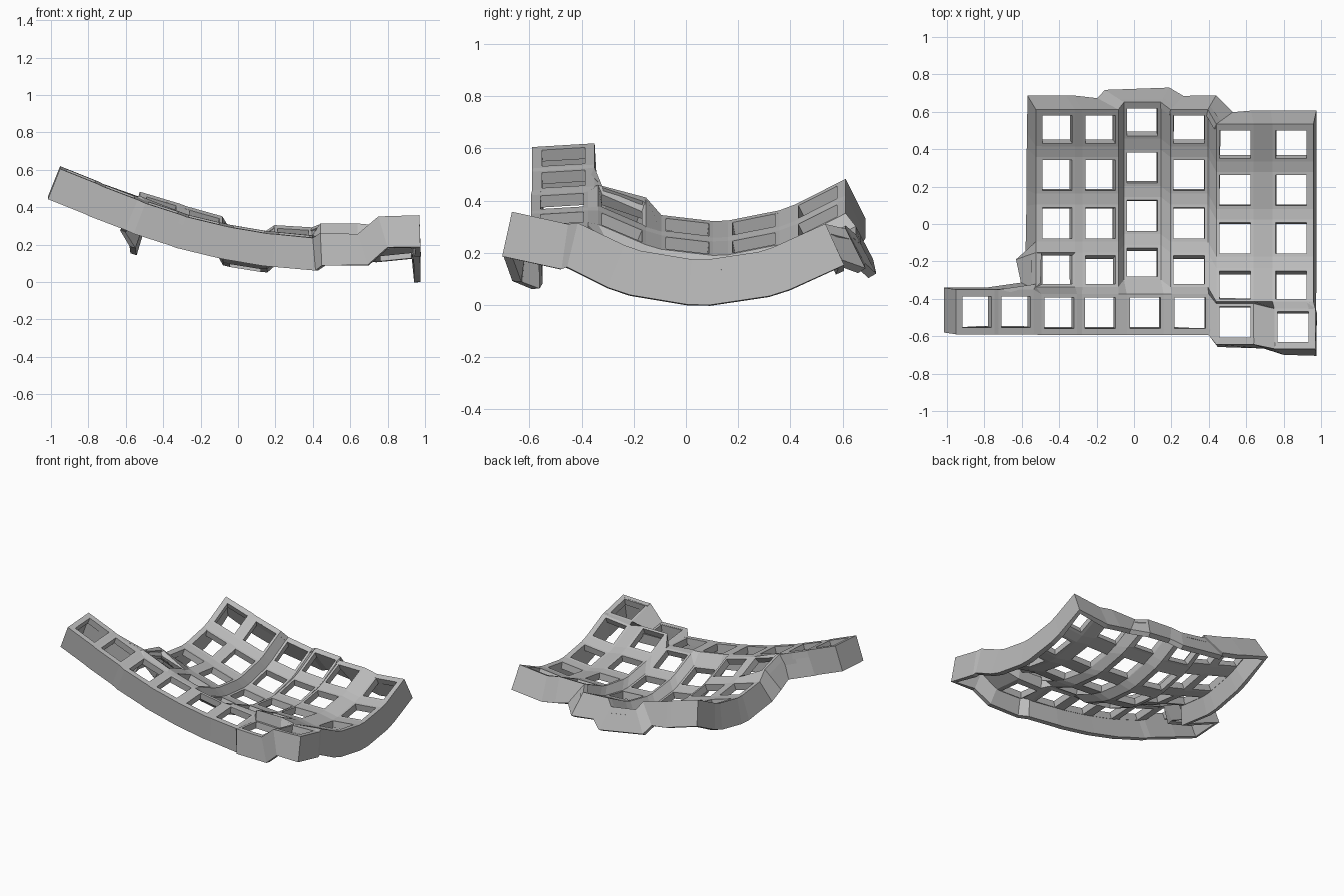
import bpy, bmesh
from mathutils import Vector

cube = bpy.data.objects.get("Cube")
if cube:
    bpy.data.objects.remove(cube)

HOLE, HALF, RIM = 0.083, 0.1, 0.12
PLATE, SKIRT, WALL = 0.047, 0.175, 0.035

grey = bpy.data.materials.new("plain grey")
grey.use_nodes = True
grey.diffuse_color = (0.5, 0.5, 0.5, 1)
grey.node_tree.nodes["Principled BSDF"].inputs["Base Color"].default_value = (0.5, 0.5, 0.5, 1)

# Curved columns: x, y shift, lowest z, sideways slope
columns = [(-0.41, 0, 0.285, -0.3), (-0.18, 0, 0.215, -0.28), (0.045, 0.04, 0.11, -0.16),
           (0.295, 0, 0.135, -0.06), (0.54, -0.08, 0.17, 0), (0.84, -0.08, 0.16, 0.1)]
rows = [0.505, 0.26, 0.005, -0.245]
# Front row, two keys longer on the right: x, y, z, sideways slope, lengthwise slope
front = [(-0.84, -0.47, 0.56, -0.4, 0.06), (-0.63, -0.47, 0.475, -0.38, 0.06),
         (-0.4, -0.475, 0.39, -0.32, 0.06), (-0.18, -0.475, 0.325, -0.24, 0.06),
         (0.06, -0.475, 0.275, -0.17, 0.06), (0.3, -0.475, 0.245, -0.1, 0.06),
         (0.54, -0.525, 0.24, -0.03, -0.1), (0.85, -0.55, 0.32, 0.03, -0.22)]

# Centre and tilt of every key place
keys = {}
for c, (x, shift, low, slope) in enumerate(columns):
    for r, y in enumerate(rows):
        dy = y + shift - (0.1 + shift / 2)
        keys[c, r] = (Vector((x, y + shift, low + 0.62 * dy * dy)), slope, 1.24 * dy)
for i, (x, y, z, sx, sy) in enumerate(front):
    keys[i - 2, len(rows)] = (Vector((x, y, z)), sx, sy)

# Key frames: a ring of faces round each square hole
bm = bmesh.new()
corners, hole_verts = {}, set()
signs = [(-1, -1), (1, -1), (1, 1), (-1, 1)]
for (c, r), (centre, sx, sy) in keys.items():
    u = Vector((1, 0, sx)).normalized()
    v = Vector((0, 1, sy)).normalized()
    outer, inner = [], []
    for a, b in signs:
        dx = HALF if (c + a, r) in keys else RIM
        dy = HALF if (c, r - b) in keys else RIM
        outer.append(bm.verts.new(centre + u * a * dx + v * b * dy))
        inner.append(bm.verts.new(centre + (u * a + v * b) * HOLE))
    if (c, r) == (0, 3):
        outer[0].co.z += 0.02
        outer[3].co.z += 0.05
    for k in range(4):
        n = (k + 1) % 4
        bm.faces.new((outer[k], outer[n], inner[n], inner[k]))
    corners[c, r] = outer
    hole_verts.update(inner)

# Webs between neighbours, and at the points where up to four keys meet
for (c, r), q in corners.items():
    right, below = corners.get((c + 1, r)), corners.get((c, r + 1))
    if right:
        bm.faces.new((q[1], right[0], right[3], q[2]))
    if below:
        bm.faces.new((below[3], below[2], q[1], q[0]))
for c in range(-2, 5):
    for r in range(len(rows)):
        around = [((c, r + 1), 2), ((c + 1, r + 1), 3), ((c + 1, r), 0), ((c, r), 1)]
        meet = [corners[k][i] for k, i in around if k in corners]
        if len(meet) >= 3:
            bm.faces.new(meet)
bm.normal_update()

# Skirt: outer border carried down square to the plate
skirt = bmesh.new()
top, bottom = {}, {}
for e in bm.edges:
    if not e.is_boundary or e.verts[0] in hole_verts:
        continue
    loop = e.link_loops[0]
    a, b = loop.vert, loop.link_loop_next.vert
    for p in (a, b):
        if p not in top:
            top[p] = skirt.verts.new(p.co)
            bottom[p] = skirt.verts.new(p.co - p.normal * SKIRT)
    skirt.faces.new((top[a], bottom[a], bottom[b], top[b]))


def add_part(name, mesh_data, thickness, lift):
    mesh = bpy.data.meshes.new(name)
    bmesh.ops.translate(mesh_data, verts=mesh_data.verts, vec=(0, 0, lift))
    mesh_data.to_mesh(mesh)
    mesh_data.free()
    mesh.materials.append(grey)
    obj = bpy.data.objects.new(name, mesh)
    bpy.context.collection.objects.link(obj)
    solid = obj.modifiers.new("thickness", "SOLIDIFY")
    solid.thickness = thickness
    solid.offset = -1
    return obj


lift = -min(v.co.z for v in skirt.verts)
add_part("key_plate", bm, PLATE, lift)
add_part("skirt_wall", skirt, WALL, lift)
